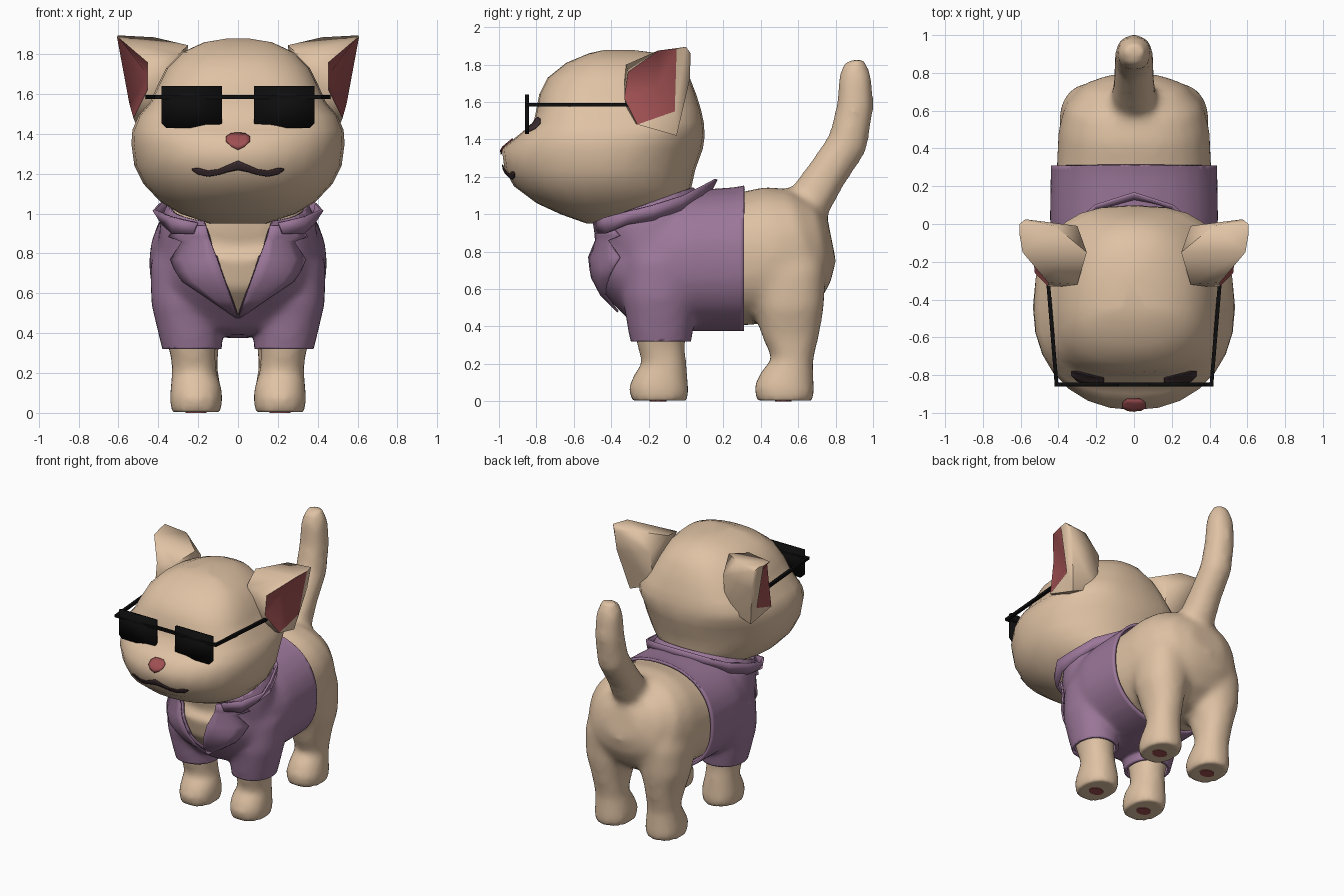
import bpy, bmesh, math
from mathutils import Vector, Matrix
from mathutils.bvhtree import BVHTree

if "Cube" in bpy.data.objects:
    bpy.data.objects.remove(bpy.data.objects["Cube"])


def mat(name, rgb):
    m = bpy.data.materials.new(name)
    m.diffuse_color = (*rgb, 1)
    m.use_nodes = True
    m.node_tree.nodes["Principled BSDF"].inputs["Base Color"].default_value = m.diffuse_color
    return m


FUR = mat("tan fur", (0.74, 0.54, 0.37))
JACKET = mat("purple cloth", (0.33, 0.185, 0.32))
RED = mat("dull red skin", (0.35, 0.08, 0.085))
DARK = mat("dark brown", (0.05, 0.028, 0.032))
BLACK = mat("black", (0.004, 0.004, 0.004))


def finish(bm, name, mats, angle=40, thick=0, offset=-1):
    bmesh.ops.recalc_face_normals(bm, faces=bm.faces)
    me = bpy.data.meshes.new(name)
    bm.to_mesh(me)
    bm.free()
    for m in mats:
        me.materials.append(m)
    for p in me.polygons:
        p.use_smooth = True
    me.set_sharp_from_angle(angle=math.radians(angle))
    ob = bpy.data.objects.new(name, me)
    bpy.context.collection.objects.link(ob)
    if thick:
        s = ob.modifiers.new("thickness", 'SOLIDIFY')
        s.thickness, s.offset = thick, offset
    return ob


def loft(bm, rings):
    vs = [[bm.verts.new(p) for p in r] for r in rings]
    n = len(vs[0])
    for a, b in zip(vs, vs[1:]):
        for i in range(n):
            j = (i + 1) % n
            bm.faces.new((a[i], a[j], b[j], b[i]))
    bm.faces.new(vs[0][::-1])
    bm.faces.new(vs[-1])


def power(v, p):
    return math.copysign(abs(v) ** (2 / p), v)


def unit_ring(n, p):
    return [(power(math.cos(t), p), power(math.sin(t), p))
            for t in (2 * math.pi * i / n for i in range(n))]


def tube(bm, path, n=20, p=2.2):
    """Sections (x, y, z, radius x, radius across) along a path in the yz plane."""
    rings = []
    for i, (x, y, z, rx, rn) in enumerate(path):
        a, b = path[max(i - 1, 0)], path[min(i + 1, len(path) - 1)]
        t = Vector((b[1] - a[1], b[2] - a[2])).normalized()
        rings.append([(x + rx * c, y - t.y * rn * s, z + t.x * rn * s)
                      for c, s in unit_ring(n, p)])
    loft(bm, rings)


# Body: torso, neck, tail and legs, fused into one soft skin
bm = bmesh.new()
tube(bm, [(0, -.4, .86, .2, .12), (0, -.34, .8, .29, .21), (0, -.2, .74, .385, .32),
          (0, 0, .75, .415, .345), (0, .3, .76, .41, .355), (0, .5, .79, .4, .365),
          (0, .63, .83, .365, .315), (0, .73, .85, .27, .22), (0, .78, .86, .14, .11)], 28, 2.3)
tube(bm, [(0, -.15, .75, .38, .25), (0, -.205, .97, .36, .265), (0, -.25, 1.12, .28, .24)])
tube(bm, [(0, .62, 1.0, .12, .12), (0, .68, 1.1, .12, .12), (0, .75, 1.21, .11, .11),
          (0, .865, 1.38, .105, .11), (0, .905, 1.58, .1, .1), (0, .905, 1.73, .09, .09),
          (0, .9, 1.825, .06, .06)], 12)
for s in (1, -1):
    tube(bm, [(s * x, *r) for x, *r in [
        (.21, -.145, -.02, .12, .145), (.21, -.145, .06, .135, .165), (.21, -.13, .13, .13, .145),
        (.22, -.115, .2, .113, .118), (.225, -.13, .28, .113, .125), (.235, -.135, .36, .125, .14),
        (.25, -.14, .55, .155, .17), (.23, -.12, .75, .18, .19)]])
    tube(bm, [(s * x, *r) for x, *r in [
        (.21, .525, -.02, .12, .145), (.21, .525, .06, .135, .165), (.21, .545, .13, .125, .145),
        (.215, .57, .22, .113, .11), (.22, .56, .35, .125, .155), (.225, .555, .5, .165, .185),
        (.22, .54, .68, .178, .21), (.2, .52, .85, .16, .2), (.17, .5, .98, .1, .12)]])
body = finish(bm, "body", [FUR])
m = body.modifiers.new("fuse", 'REMESH')
m.mode, m.voxel_size = 'VOXEL', 0.025
m = body.modifiers.new("soften", 'SMOOTH')
m.factor, m.iterations = 0.5, 10
bpy.context.view_layer.update()
fused = bpy.data.meshes.new_from_object(body.evaluated_get(bpy.context.evaluated_depsgraph_get()))
bpy.data.objects.remove(body)
bm = bmesh.new()
bm.from_mesh(fused)
jacket_bm = bm.copy()
for v in bm.verts:
    v.co.z = max(v.co.z, 0.004)
finish(bm, "body", [FUR], 60)

# Jacket: the body skin moved outward, trimmed at hem, cuffs, neck and front opening
bm = jacket_bm
bm.normal_update()
for v, n in [(v, v.normal.copy()) for v in bm.verts]:
    v.co += n * 0.032


def trim(co, no, clear=True):
    bmesh.ops.bisect_plane(bm, geom=bm.verts[:] + bm.edges[:] + bm.faces[:],
                           plane_co=co, plane_no=no, clear_outer=clear)


trim((0, .31, 0), (0, 1, 0))
trim((0, 0, .32), (0, 0, -1))
trim((0, -.49, .955), (0, -.36, 1))
chest = BVHTree.FromBMesh(bm)
V = 0.362
for s in (1, -1):
    trim((0, 0, .48), (s, 0, -V), False)


def in_opening(f):
    c = f.calc_center_median()
    return c.y < -.15 and abs(c.x) < V * (c.z - .48)


bmesh.ops.delete(bm, geom=[f for f in bm.faces if in_opening(f)], context='FACES')
finish(bm, "jacket", [JACKET], 60, 0.02)


def decal(name, tree, columns, material, lift, thick, sideways=False, rows=5):
    """Patch laid on a surface from the front; columns are (position, low, high)."""
    bm = bmesh.new()
    grid = []
    for u, lo, hi in columns:
        line = []
        for k in range(rows):
            w = lo + (hi - lo) * k / (rows - 1)
            x, z = (w, u) if sideways else (u, w)
            hit, no, _, _ = tree.ray_cast(Vector((x, -3, z)), Vector((0, 1, 0)))
            if hit is None:
                hit, no, _, _ = tree.find_nearest(Vector((x, -.4, z)))
            line.append(bm.verts.new(hit + Vector((0, -lift, 0)) + no * lift * .5))
        grid.append(line)
    for a, b in zip(grid, grid[1:]):
        for k in range(rows - 1):
            bm.faces.new((a[k], a[k + 1], b[k + 1], b[k]))
    return finish(bm, name, [material], 40, thick)


# Notched lapels
lapel = [(.94, .16, .3), (.885, .147, .345), (.86, .138, .28), (.77, .105, .335),
         (.71, .083, .31), (.66, .065, .275), (.57, .033, .14), (.48, 0, .01)]
for s, side in ((1, "right"), (-1, "left")):
    decal("lapel_" + side, chest, [(z, s * a, s * b) for z, a, b in lapel],
          JACKET, 0.014, 0.012, True)

# Standing collar around the neck
upper = [(0, .155, 1.19), (.2, .09, 1.155), (.33, -.02, 1.1), (.385, -.18, 1.05),
         (.415, -.3, 1.02), (.33, -.43, .985), (.2, -.485, .955)]
lower = [(0, .11, 1.1), (.2, .07, 1.08), (.33, -.04, 1.02), (.375, -.18, .97),
         (.37, -.31, .95), (.32, -.42, .9), (.22, -.475, .9)]
bm = bmesh.new()
us, ls = ([bm.verts.new((-x, y, z)) for x, y, z in e[:0:-1]] + [bm.verts.new(c) for c in e]
          for e in (upper, lower))
for i in range(len(us) - 1):
    bm.faces.new((us[i], us[i + 1], ls[i + 1], ls[i]))
finish(bm, "collar", [JACKET], 40, 0.015)

# Head: stacked sections (height, front, back, half width, squareness)
bm = bmesh.new()
rings = []
for z, yf, yb, hw, p in [
        (.95, -.53, -.1, .14, 2.2), (1.0, -.67, -.02, .29, 2.2), (1.06, -.8, .02, .39, 2.2),
        (1.15, -.92, .03, .475, 2.15), (1.24, -.97, .05, .52, 2.1), (1.35, -.985, .09, .535, 2.15),
        (1.42, -.9, .1, .53, 2.5), (1.49, -.815, .095, .5, 2.9), (1.56, -.8, .08, .44, 2.9),
        (1.64, -.785, .055, .405, 2.7), (1.73, -.74, .02, .36, 2.4), (1.81, -.64, -.04, .28, 2.3),
        (1.86, -.52, -.14, .17, 2.2), (1.878, -.44, -.28, .06, 2)]:
    cy = -.44
    rings.append([(hw * c, cy + s * ((yb - cy) if s > 0 else (cy - yf)), z)
                  for c, s in unit_ring(28, p)])
loft(bm, rings)
bmesh.ops.recalc_face_normals(bm, faces=bm.faces)
face = BVHTree.FromBMesh(bm)
finish(bm, "head", [FUR], 80)

# Nose, moustache and eyes
decal("nose", face, [(-.06, 1.36, 1.385), (-.035, 1.338, 1.402), (0, 1.32, 1.405),
                     (.035, 1.338, 1.402), (.06, 1.36, 1.385)], RED, 0.007, 0.006)
half = [(0, 1.22, 1.265), (.05, 1.21, 1.243), (.1, 1.195, 1.222), (.15, 1.187, 1.215),
        (.2, 1.198, 1.228), (.23, 1.218, 1.226)]
decal("moustache", face, [(-x, a, b) for x, a, b in half[:0:-1]] + half, DARK, 0.007, 0.006)
for s, side in ((1, "right"), (-1, "left")):
    decal("eye_" + side, face, [(s * x, a, b) for x, a, b in [
        (.16, 1.47, 1.49), (.2, 1.45, 1.51), (.25, 1.44, 1.52), (.3, 1.445, 1.51),
        (.33, 1.46, 1.485)]], DARK, 0.006, 0.005)

# Ears: hull of the opening rim and the fur behind it, hollowed into a red cup
rim = [(.607, -.05, 1.885), (.59, -.15, 1.875), (.455, -.31, 1.76), (.455, -.33, 1.62),
       (.525, -.26, 1.48), (.545, -.06, 1.55)]
back = [(.605, .0, 1.895), (.575, .025, 1.86), (.56, .02, 1.72), (.5, -.05, 1.42),
        (.3, -.32, 1.8), (.25, -.15, 1.845), (.42, -.01, 1.885), (.38, -.33, 1.7),
        (.38, -.3, 1.5), (.3, -.04, 1.5), (.3, -.01, 1.75)]
for s, side in ((1, "right"), (-1, "left")):
    bm = bmesh.new()
    opening = {bm.verts.new((s * x, y, z)) for x, y, z in rim}
    for x, y, z in back:
        bm.verts.new((s * x, y, z))
    hull = bmesh.ops.convex_hull(bm, input=bm.verts[:])
    bmesh.ops.delete(bm, geom=list({g for g in hull["geom_interior"] + hull["geom_unused"]
                                    if isinstance(g, bmesh.types.BMVert)}), context='VERTS')
    bmesh.ops.delete(bm, geom=[f for f in bm.faces if all(v in opening for v in f.verts)],
                     context='FACES')
    bottom = bm.verts.new((s * .45, -.15, 1.69))
    for e in [e for e in bm.edges if e.is_boundary]:
        bm.faces.new((*e.verts, bottom)).material_index = 1
    finish(bm, "ear_" + side, [FUR, RED], 60)


def bar(name, a, b, w=0.02):
    a, b = Vector(a), Vector(b)
    d = b - a
    bm = bmesh.new()
    bmesh.ops.create_cube(bm, size=1, matrix=Matrix.Translation((a + b) / 2)
                          @ d.to_track_quat('X', 'Z').to_matrix().to_4x4()
                          @ Matrix.Diagonal((d.length, w, w, 1)))
    finish(bm, name, [BLACK], 30)


# Sunglasses
bar("glasses_bridge", (-.42, -.85, 1.585), (.42, -.85, 1.585))
for s, side in ((1, "right"), (-1, "left")):
    bar("glasses_arm_" + side, (s * .41, -.85, 1.585), (s * .457, -.28, 1.585))
    bm = bmesh.new()
    bm.faces.new([bm.verts.new((s * x, -.85, z)) for x, z in [
        (.08, 1.64), (.385, 1.64), (.385, 1.455), (.36, 1.43), (.105, 1.43), (.08, 1.455)]])
    finish(bm, "lens_" + side, [BLACK], 30, 0.02, 0)

# Paw pads under the feet
for s, side in ((1, "right"), (-1, "left")):
    for y, end in ((-.15, "front"), (.52, "back")):
        bm = bmesh.new()
        bmesh.ops.create_circle(bm, cap_ends=True, segments=10, radius=1, matrix=Matrix.Translation(
            (s * .21, y, 0)) @ Matrix.Diagonal((.055, .045, 1, 1)))
        bmesh.ops.solidify(bm, geom=bm.faces[:], thickness=-0.005)
        for v in bm.verts:
            v.co.z = abs(v.co.z)
        finish(bm, f"paw_pad_{end}_{side}", [RED], 30)
